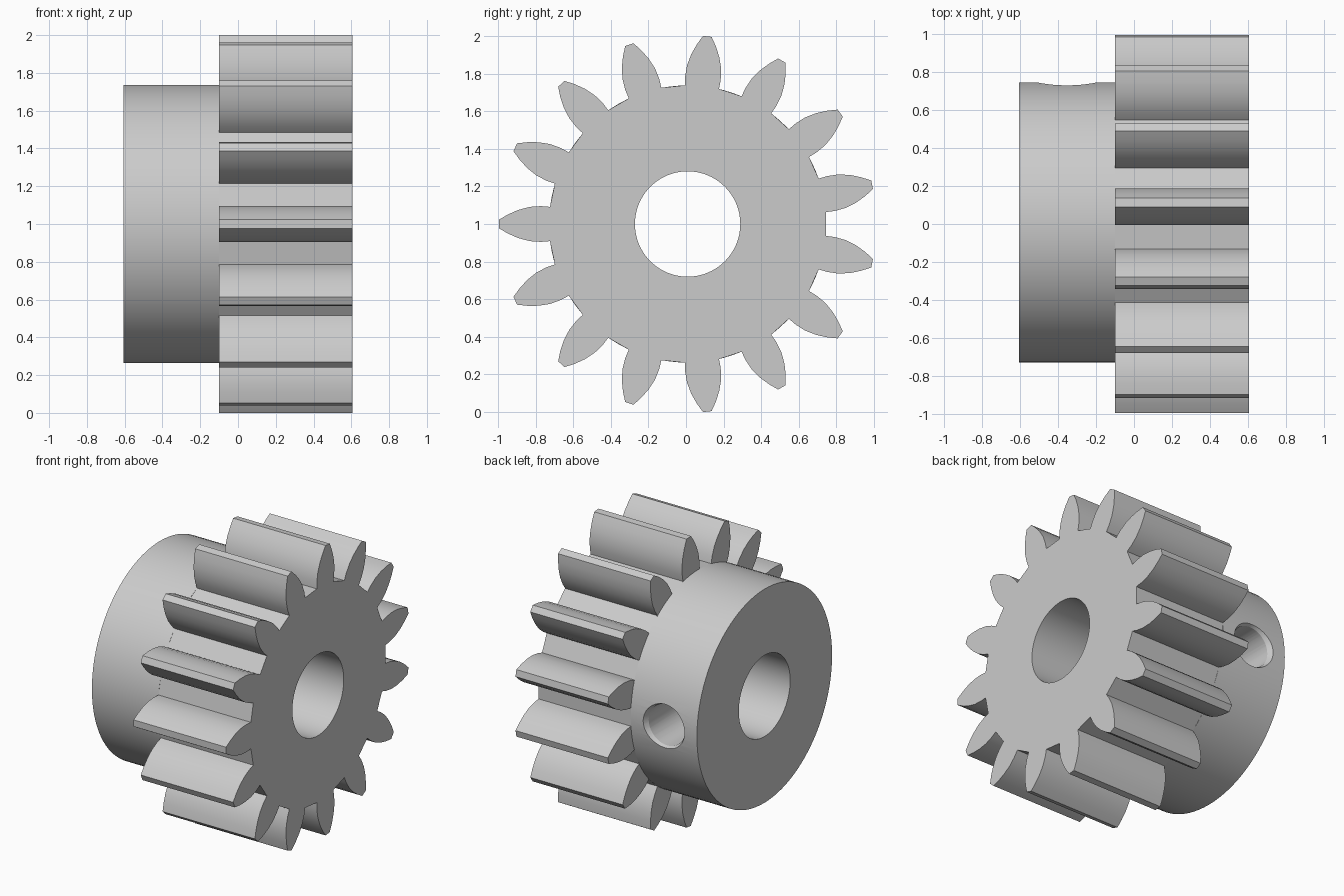
import bpy, bmesh, math
from mathutils import Matrix, Vector

cube = bpy.data.objects.get("Cube")
if cube:
    bpy.data.objects.remove(cube, do_unlink=True)

TEETH = 15
CENTRE = Vector((0, 0.0085, 1))
X_BACK, X_STEP, X_FRONT = -0.605, -0.1, 0.605
HUB_R, BORE_R = 0.737, 0.28
# half tooth flank: (distance from axis, half width)
FLANK = [(0.732, 0.091), (0.78, 0.095), (0.84, 0.091),
         (0.9, 0.075), (0.955, 0.051), (1.003, 0.023)]

steel = bpy.data.materials.new("grey steel")
steel.use_nodes = True
GREY = (0.6, 0.6, 0.6, 1)
steel.diffuse_color = GREY
steel.node_tree.nodes["Principled BSDF"].inputs["Base Color"].default_value = GREY


def add_object(name, bm):
    bmesh.ops.recalc_face_normals(bm, faces=bm.faces)
    mesh = bpy.data.meshes.new(name)
    bm.to_mesh(mesh)
    bm.free()
    obj = bpy.data.objects.new(name, mesh)
    mesh.materials.append(steel)
    bpy.context.collection.objects.link(obj)
    return obj


def prism(name, outline, x0, x1):
    """Extrude a (y, z) outline around the shaft axis from x0 to x1."""
    bm = bmesh.new()
    face = bm.faces.new([bm.verts.new(CENTRE + Vector((x0, y, z))) for y, z in outline])
    grown = bmesh.ops.extrude_face_region(bm, geom=[face], use_keep_orig=True)
    verts = [g for g in grown["geom"] if isinstance(g, bmesh.types.BMVert)]
    bmesh.ops.translate(bm, verts=verts, vec=(x1 - x0, 0, 0))
    return add_object(name, bm)


def circle(radius, count=96):
    return [(radius * math.cos(math.tau * i / count), radius * math.sin(math.tau * i / count))
            for i in range(count)]


def gear_outline():
    tooth = [(r, -w) for r, w in FLANK] + [(r, w) for r, w in reversed(FLANK)]
    points = []
    for i in range(TEETH):
        turn = Matrix.Rotation(math.pi + math.tau * i / TEETH, 2)
        points += [tuple(turn @ Vector(p)) for p in tooth]
    return points


def cut(obj, cutter):
    mod = obj.modifiers.new("cut", "BOOLEAN")
    mod.operation, mod.solver, mod.object = "DIFFERENCE", "EXACT", cutter
    bpy.ops.object.select_all(action="DESELECT")
    obj.select_set(True)
    bpy.context.view_layer.objects.active = obj
    bpy.ops.object.modifier_apply(modifier=mod.name)


def cone_cutter(name, r0, r1, y0, y1):
    """Radial cutter along +y through the hub wall."""
    bm = bmesh.new()
    bmesh.ops.create_cone(bm, cap_ends=True, segments=48, radius1=r0, radius2=r1, depth=y1 - y0)
    place = Matrix.Translation(((X_BACK + X_STEP) / 2, (y0 + y1) / 2, CENTRE.z))
    bmesh.ops.transform(bm, matrix=place @ Matrix.Rotation(-math.pi / 2, 4, "X"), verts=bm.verts)
    return add_object(name, bm)


# main parts
toothed_wheel = prism("toothed_wheel", gear_outline(), X_STEP, X_FRONT)
hub = prism("hub", circle(HUB_R), X_BACK, X_STEP)

# shaft bore through both, set screw hole with a slight countersink in the hub
bore = prism("bore_cutter", circle(BORE_R), -1, 1)
screw = cone_cutter("screw_cutter", 0.14, 0.14, 0.1, 0.9)
sink = cone_cutter("countersink_cutter", 0.135, 0.165, 0.70, 0.76)
cut(toothed_wheel, bore)
for cutter in (bore, screw, sink):
    cut(hub, cutter)
for cutter in (bore, screw, sink):
    cutter.hide_render = True
    bpy.data.objects.remove(cutter, do_unlink=True)

# smooth curves, crisp edges
for part in (toothed_wheel, hub):
    bpy.ops.object.select_all(action="DESELECT")
    part.select_set(True)
    bpy.context.view_layer.objects.active = part
    bpy.ops.object.shade_smooth_by_angle(angle=math.radians(25))
